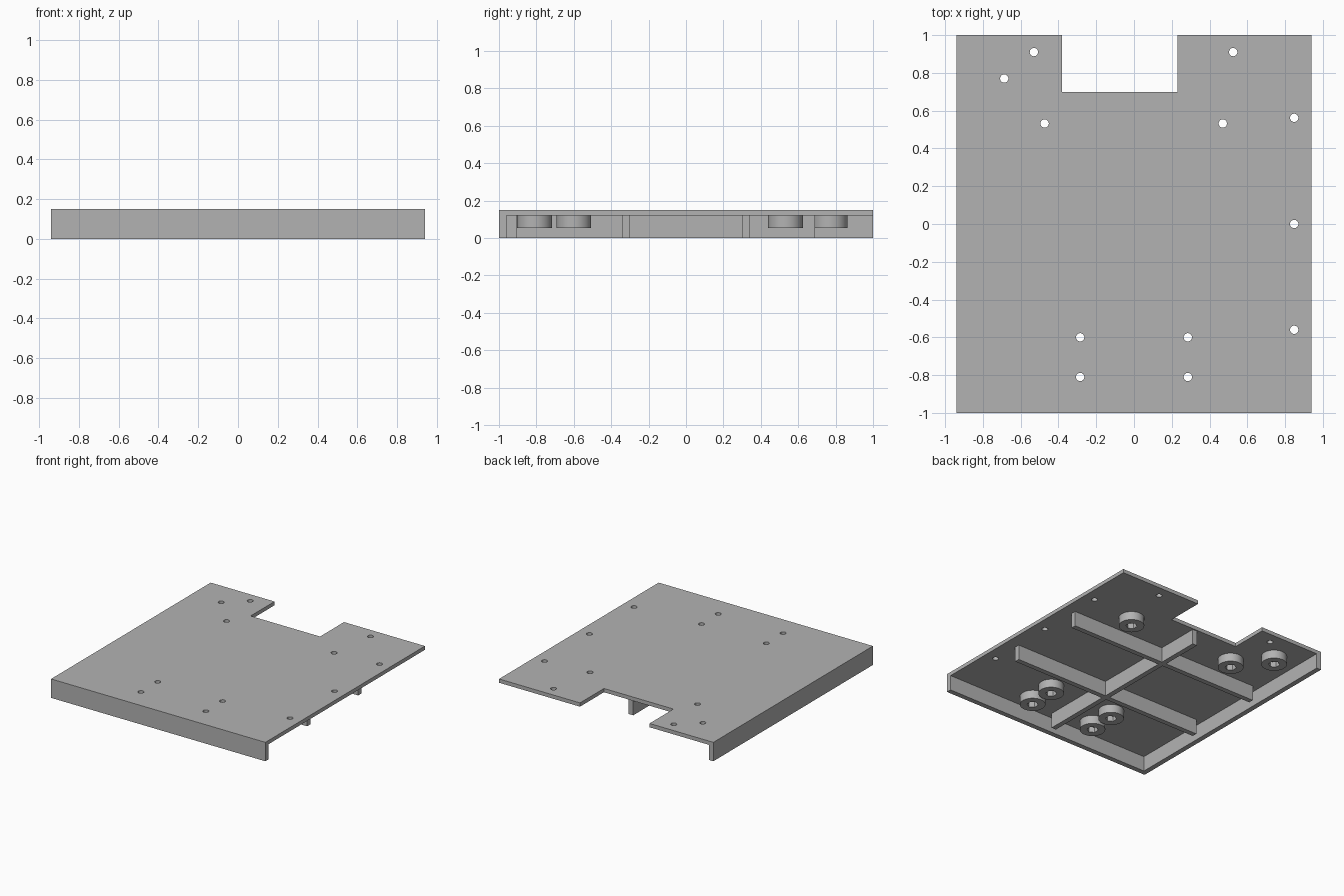
import bpy
import bmesh
import math
from mathutils import Matrix

old = bpy.data.objects.get("Cube")
if old:
    bpy.data.objects.remove(old, do_unlink=True)

W, D = 0.94, 1.0            # half width, half depth
WALL, UNDER, TOP = 0.04, 0.12, 0.15
HOLE, BOSS = 0.022, 0.093

grey = bpy.data.materials.new("plain grey")
grey.use_nodes = True
colour = (0.45, 0.45, 0.45, 1)
grey.diffuse_color = colour
grey.node_tree.nodes["Principled BSDF"].inputs["Base Color"].default_value = colour


def finish(name, bm):
    bmesh.ops.recalc_face_normals(bm, faces=bm.faces)
    mesh = bpy.data.meshes.new(name)
    bm.to_mesh(mesh)
    bm.free()
    mesh.materials.append(grey)
    obj = bpy.data.objects.new(name, mesh)
    bpy.context.collection.objects.link(obj)
    return obj


def prism(name, outline, z0, z1):
    bm = bmesh.new()
    face = bm.faces.new([bm.verts.new((x, y, z0)) for x, y in outline])
    extruded = bmesh.ops.extrude_face_region(bm, geom=[face])["geom"]
    verts = [v for v in extruded if isinstance(v, bmesh.types.BMVert)]
    bmesh.ops.translate(bm, verts=verts, vec=(0, 0, z1 - z0))
    return finish(name, bm)


def box(name, x0, x1, y0, y1, z0=0, z1=UNDER):
    return prism(name, [(x0, y0), (x1, y0), (x1, y1), (x0, y1)], z0, z1)


def cylinders(name, centres, radius, z0, z1, sides=32):
    bm = bmesh.new()
    for x, y in centres:
        bmesh.ops.create_cone(bm, cap_ends=True, segments=sides, radius1=radius,
                              radius2=radius, depth=z1 - z0,
                              matrix=Matrix.Translation((x, y, (z0 + z1) / 2)))
    return finish(name, bm)


def cut(target, cutter):
    cutter.hide_render = True
    mod = target.modifiers.new("cut", "BOOLEAN")
    mod.operation, mod.solver, mod.object = "DIFFERENCE", "EXACT", cutter
    bpy.context.view_layer.objects.active = target
    bpy.ops.object.modifier_apply(modifier=mod.name)
    bpy.data.objects.remove(cutter, do_unlink=True)


def smooth(obj):
    bpy.ops.object.select_all(action="DESELECT")
    obj.select_set(True)
    bpy.context.view_layer.objects.active = obj
    bpy.ops.object.shade_smooth_by_angle(angle=math.radians(30))


# Hole positions: with a boss underneath, and plain
boss_spots = [(s * 0.285, y) for s in (-1, 1) for y in (-0.81, -0.6)]
boss_spots += [(-0.473, 0.532), (0.47, 0.532), (-0.687, 0.77)]
plain_spots = [(-0.53, 0.91), (0.525, 0.91)]
plain_spots += [(0.848, y) for y in (-0.56, 0, 0.562)]

# Top plate with the rear notch
plate = prism("top_plate", [(-W, -D), (W, -D), (W, D), (0.23, D), (0.23, 0.7),
                            (-0.38, 0.7), (-0.38, D), (-W, D)], UNDER, TOP)
cut(plate, cylinders("hole_cutter", boss_spots + plain_spots, HOLE, 0, 0.3))
smooth(plate)

# Bosses with hexagonal nut recesses
bosses = cylinders("screw_bosses", boss_spots, BOSS, 0.053, UNDER, 64)
cut(bosses, cylinders("hole_cutter", boss_spots, HOLE, 0, 0.3))
cut(bosses, cylinders("nut_cutter", boss_spots, 0.042, 0, 0.095, 6))
smooth(bosses)

# Walls on two sides
box("front_wall", -W, W, -D, -D + WALL)
box("side_wall", -W, -W + WALL, -D + WALL, D)

# Stiffening ribs
box("long_rib", -0.02, 0.02, -0.91, 0.69)
for name, y in (("front_cross_rib", -0.32), ("rear_cross_rib", 0.32)):
    box(name, -0.845, 0.845, y - 0.02, y + 0.02)
